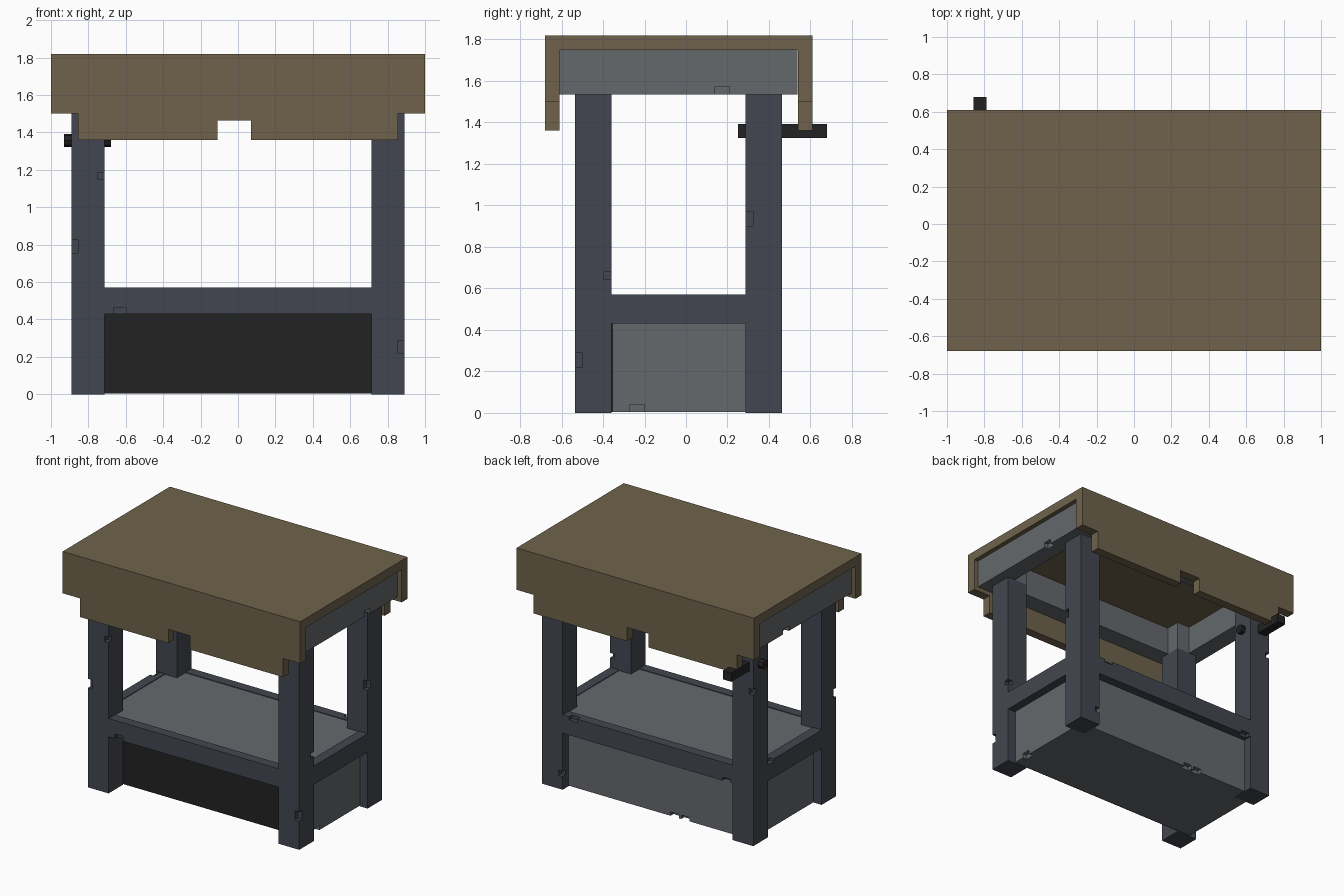
import bpy, bmesh

if "Cube" in bpy.data.objects:
    bpy.data.objects.remove(bpy.data.objects["Cube"])


def material(name, rgb):
    m = bpy.data.materials.new(name)
    m.diffuse_color = (*rgb, 1.0)
    m.use_nodes = True
    m.node_tree.nodes["Principled BSDF"].inputs["Base Color"].default_value = m.diffuse_color
    return m


BROWN = material("brown_wood", (0.158, 0.124, 0.071))
SLATE = material("slate_frame", (0.055, 0.062, 0.079))
GREY = material("grey_panel", (0.130, 0.139, 0.151))
BLACK = material("black_metal", (0.016, 0.016, 0.016))


def finish(name, bm, mat):
    bmesh.ops.recalc_face_normals(bm, faces=bm.faces)
    me = bpy.data.meshes.new(name)
    bm.to_mesh(me)
    bm.free()
    me.materials.append(mat)
    ob = bpy.data.objects.new(name, me)
    bpy.context.collection.objects.link(ob)
    return ob


def add_box(bm, x, y, z):
    verts = bmesh.ops.create_cube(bm, size=1)["verts"]
    for v in verts:
        for i, (lo, hi) in enumerate((x, y, z)):
            v.co[i] = lo if v.co[i] < 0 else hi


def cut(ob, boxes):
    """Subtract boxes from an object, then remove the cutter."""
    bm = bmesh.new()
    for b in boxes:
        add_box(bm, *b)
    cutter = finish("cutter", bm, ob.data.materials[0])
    cutter.hide_render = True
    mod = ob.modifiers.new("chips", 'BOOLEAN')
    mod.operation, mod.solver, mod.object = 'DIFFERENCE', 'EXACT', cutter
    bpy.context.view_layer.objects.active = ob
    bpy.ops.object.modifier_apply(modifier=mod.name)
    bpy.data.objects.remove(cutter)


def box(name, x, y, z, mat, chips=()):
    bm = bmesh.new()
    add_box(bm, x, y, z)
    ob = finish(name, bm, mat)
    if chips:
        cut(ob, chips)
    return ob


def around(c, r=0.035):
    return (c - r, c + r)


def chip(x, y, z, h=0.035):
    """Small nick centred on an edge point."""
    return (around(x), around(y), around(z, h))


CY = -0.0365                       # centre line of the frame in y
LX, LY = (0.715, 0.89), (0.3235, 0.4985)   # leg span from the centre lines


def span(s, lo, hi, c=0.0):
    return tuple(sorted((c + s * lo, c + s * hi)))


# Canopy: channel section along x, then stepped corners and centre notch
bm = bmesh.new()
section = [(-0.68, 1.36), (-0.61, 1.36), (-0.61, 1.75), (0.54, 1.75),
           (0.54, 1.36), (0.61, 1.36), (0.61, 1.82), (-0.68, 1.82)]
face = bm.faces.new([bm.verts.new((-1, y, z)) for y, z in section])
new = bmesh.ops.extrude_face_region(bm, geom=[face])["geom"]
bmesh.ops.translate(bm, vec=(2, 0, 0),
                    verts=[g for g in new if isinstance(g, bmesh.types.BMVert)])
canopy = finish("canopy", bm, BROWN)
cut(canopy, [((-1.1, -0.855), (-0.8, 0.8), (1.2, 1.502)),
             ((0.855, 1.1), (-0.8, 0.8), (1.2, 1.502)),
             ((-0.11, 0.07), (-0.8, 0.8), (1.2, 1.465))])

# Legs, each with a few nicks on its edges, and the blocks above them
leg_chips = {
    (-1, -1): [chip(-0.89, -0.535, 0.79), chip(-0.715, -0.535, 1.168, 0.018)],
    (1, -1): [chip(0.89, -0.535, 0.253), chip(0.89, -0.36, 0.662, 0.018)],
    (1, 1): [chip(0.89, 0.287, 0.935), chip(0.715, 0.462, 0.12, 0.02)],
    (-1, 1): [chip(-0.89, 0.462, 1.17, 0.02)],
}
for (sx, sy), chips in leg_chips.items():
    tag = ("front" if sy < 0 else "back") + ("_left" if sx < 0 else "_right")
    box(tag + "_leg", span(sx, *LX), span(sy, *LY, CY), (0, 1.535), SLATE, chips)
    box(tag + "_corner_block", span(sx, 0.715, 0.96), span(sy, 0.3235, 0.57, CY),
        (1.535, 1.75), GREY)

# Shelf rails, flush with the outside of the legs
RZ = (0.43, 0.57)
rail_chips = {-1: [chip(-0.63, -0.535, 0.43)],
              1: [chip(0.625, 0.462, 0.57, 0.025), chip(-0.665, 0.462, 0.43, 0.025)]}
for s, tag in ((-1, "front"), (1, "back")):
    box(tag + "_rail", (-0.72, 0.72), span(s, 0.4235, 0.4985, CY), RZ, SLATE,
        rail_chips[s])
for s, tag in ((-1, "left"), (1, "right")):
    box(tag + "_rail", span(s, 0.815, 0.89), (-0.365, 0.29), RZ, SLATE,
        [chip(-0.89, 0.25, 0.57, 0.02)] if s < 0 else ())
box("shelf", (-0.815, 0.815), (-0.46, 0.387), (0.435, 0.565), GREY)

# Cabinet under the shelf with a dark front
box("cabinet", (-0.825, 0.825), (-0.355, 0.392), (0.005, 0.432), GREY,
    [chip(0.825, -0.235, 0.005), chip(-0.18, 0.392, 0.005, 0.03),
     chip(-0.27, 0.392, 0.005, 0.03)])
box("cabinet_front", (-0.72, 0.72), (-0.361, -0.354), (0.005, 0.432), BLACK)

# Upper ring of beams inside the canopy
UZ = (1.535, 1.75)
for s, tag in ((-1, "front"), (1, "back")):
    box(tag + "_top_beam", (-0.965, 0.965), span(s, 0.4335, 0.5735, CY), UZ, GREY)
for s, tag in ((-1, "left"), (1, "right")):
    nicks = [(around(s * 0.965), y, (1.5, 1.573))
             for y in ((-0.54, -0.503), (0.14, 0.21))]
    box(tag + "_top_beam", span(s, 0.825, 0.965), (-0.61, 0.537), UZ, GREY,
        nicks if s > 0 else nicks[1:])

# Crossed bars through the back left leg
box("hook_bar", (-0.858, -0.788), (0.25, 0.68), (1.325, 1.392), BLACK)
bpy.ops.mesh.primitive_cylinder_add(vertices=8, radius=0.035, depth=0.25,
                                    location=(-0.805, 0.375, 1.358),
                                    rotation=(0, 1.5707963, 0))
pin = bpy.context.object
pin.name = "cross_pin"
pin.data.materials.append(BLACK)
